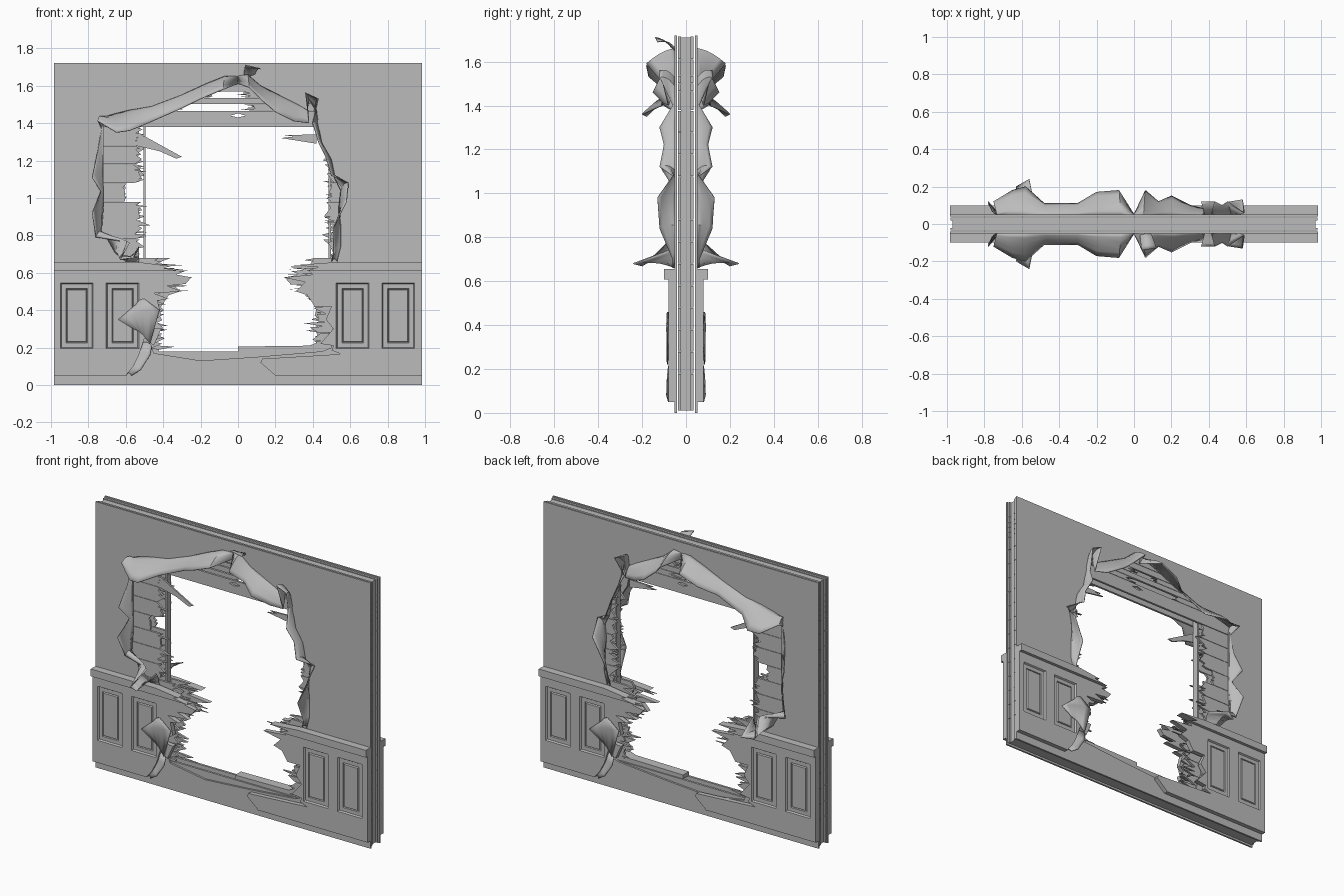
import bpy, bmesh, math, random

random.seed(7)
if "Cube" in bpy.data.objects:
    bpy.data.objects.remove(bpy.data.objects["Cube"])

GREY = (0.5, 0.5, 0.5, 1)
plaster_grey = bpy.data.materials.new("plaster grey")
plaster_grey.use_nodes = True
plaster_grey.diffuse_color = GREY
plaster_grey.node_tree.nodes["Principled BSDF"].inputs["Base Color"].default_value = GREY

EDGE, TOP = 0.985, 1.72


def finish(name, bm, smooth=False):
    bmesh.ops.recalc_face_normals(bm, faces=bm.faces)
    mesh = bpy.data.meshes.new(name)
    bm.to_mesh(mesh)
    bm.free()
    mesh.materials.append(plaster_grey)
    obj = bpy.data.objects.new(name, mesh)
    bpy.context.collection.objects.link(obj)
    if smooth:
        for other in bpy.context.selected_objects:
            other.select_set(False)
        obj.select_set(True)
        bpy.context.view_layer.objects.active = obj
        bpy.ops.object.shade_smooth_by_angle(angle=math.radians(40))
    return obj


def add_prism(bm, loops, y0, y1):
    """Fill an outline (with optional holes) in x-z and give it depth in y."""
    part = bmesh.new()
    edges = []
    for loop in loops:
        verts = [part.verts.new((x, y0, z)) for x, z in loop]
        edges += [part.edges.new((a, b)) for a, b in zip(verts, verts[1:] + verts[:1])]
    bmesh.ops.triangle_fill(part, edges=edges, use_beauty=True, normal=(0, -1, 0))
    out = bmesh.ops.extrude_face_region(part, geom=part.faces[:])
    for item in out["geom"]:
        if isinstance(item, bmesh.types.BMVert):
            item.co.y = y1
    mesh = bpy.data.meshes.new("part")
    part.to_mesh(mesh)
    part.free()
    bm.from_mesh(mesh)
    bpy.data.meshes.remove(mesh)


def rect(x0, x1, z0, z1):
    return [(x0, z0), (x1, z0), (x1, z1), (x0, z1)]


def prism(name, loops, y0, y1):
    bm = bmesh.new()
    add_prism(bm, loops, y0, y1)
    return finish(name, bm)


def flap(name, rows, side, base=0.048, steps=5):
    """Curled sheet: each row runs from a base (x, z) to a tip (x, z) lifted off the wall."""
    bm = bmesh.new()
    grid = []
    for bx, bz, tx, tz, out in rows:
        line = []
        for i in range(steps + 1):
            t = i / steps
            y = base + max(out - base, 0) * t ** 1.1
            sag = 0.015 * math.sin(math.pi * t)
            line.append(bm.verts.new((bx + (tx - bx) * t, side * y, bz + (tz - bz) * t + sag)))
        grid.append(line)
    for a, b in zip(grid, grid[1:]):
        for i in range(steps):
            bm.faces.new((a[i], a[i + 1], b[i + 1], b[i]))
    obj = finish(name, bm, True)
    thick = obj.modifiers.new("thickness", "SOLIDIFY")
    thick.thickness = 0.005
    thick.offset = 0
    return obj


# Torn plaster edge: base x, base z, tip x, tip z, lift
left_tear = [
    (-.53, .66, -.53, .74, .08), (-.6, .66, -.56, .68, .24), (-.66, .71, -.63, .67, .2),
    (-.7, .78, -.58, .76, .1), (-.73, .82, -.76, .79, .07), (-.72, .95, -.78, .92, .12),
    (-.72, 1.06, -.73, 1.03, .06), (-.72, 1.14, -.78, 1.11, .11),
    (-.72, 1.28, -.75, 1.25, .06), (-.72, 1.38, -.73, 1.37, .05),
    (-.73, 1.43, -.75, 1.41, .12), (-.66, 1.45, -.65, 1.35, .18),
    (-.58, 1.47, -.58, 1.36, .2), (-.46, 1.49, -.48, 1.4, .11),
    (-.3, 1.55, -.3, 1.48, .11), (-.17, 1.61, -.2, 1.53, .17),
    (-.07, 1.65, -.08, 1.58, .18), (0, 1.65, 0, 1.61, .05)]
right_tear = [
    (0, 1.65, 0, 1.61, .05), (.05, 1.66, .06, 1.59, .18), (.12, 1.6, .13, 1.52, .12),
    (.22, 1.55, .2, 1.46, .15), (.32, 1.5, .3, 1.41, .1), (.37, 1.47, .38, 1.4, .08),
    (.38, 1.52, .36, 1.56, .12), (.41, 1.48, .43, 1.53, .12), (.43, 1.38, .4, 1.4, .06),
    (.45, 1.28, .43, 1.3, .12), (.5, 1.2, .47, 1.22, .1), (.52, 1.1, .5, 1.12, .12),
    (.55, 1.04, .59, 1.08, .06), (.54, .95, .58, .98, .13), (.55, .85, .51, .84, .12),
    (.55, .74, .51, .7, .06), (.53, .66, .5, .66, .06)]
lower_tear = [(.5, .2), (.45, .18), (.1, .15), (-.2, .13), (-.45, .17), (-.5, .3)]
tear = [row[:2] for row in left_tear + right_tear[1:]] + lower_tear

# Plaster sheets with their curled edges, the same on both sides
for side, label in ((-1, "front"), (1, "back")):
    prism(label + "_plaster", [rect(-EDGE, EDGE, 0, TOP), tear], side * .04, side * .052)
    flap(label + "_left_curl", left_tear, side)
    flap(label + "_right_curl", right_tear, side)
flap("front_peak_flap", [(.03, 1.64, .04, 1.71, .14), (.09, 1.66, .12, 1.69, .13)], -1)


# Core planks with splintered ends
def jagged(x, z0, z1, reach, direction):
    """A few uneven teeth, now and then one long sliver."""
    cuts = sorted(random.uniform(.08, .92) for _ in range(random.randint(4, 7)))
    points = []
    for i, t in enumerate([0] + cuts + [1]):
        depth = random.triangular(.2, 1, .35) if i % 2 else random.uniform(0, .35)
        points.append((x + direction * depth * reach, z0 + (z1 - z0) * t))
    return points


def plank_reach(z):
    if z < .42:
        return -.47, .47, .14
    if z < .62:
        return -.46, .43, .11
    if .94 < z < 1.06:
        return -.62, .51, .05
    return -.56, .53, .1


def planks(name, y0, y1):
    bm = bmesh.new()
    height, gap, limit = .1, .002, EDGE - .005

    def pair(left, right, z0, z1, reach):
        for edge, x, direction in ((-limit, left, 1), (limit, right, -1)):
            ends = jagged(x, z0, z1, reach, direction)
            add_prism(bm, [[(edge, z0)] + ends + [(edge, z1)]], y0, y1)

    z = .18
    add_prism(bm, [rect(-limit, limit, .01, z - gap)], y0, y1)
    while z < 1.36:
        z1 = min(z + height, 1.378)
        left, right, reach = plank_reach(z)
        pair(left, right, z, z1 - gap, reach)
        z = z1
    # Lintel boards, the lowest with a small hole
    knot = [(-.04, 1.44), (0, 1.43), (.04, 1.44), (0, 1.452)]
    add_prism(bm, [rect(-limit, limit, 1.38, 1.465), knot], y0, y1)
    pair(-.36, .1, 1.467, 1.5, .1)
    add_prism(bm, [rect(-limit, limit, 1.502, 1.535)], y0, y1)
    pair(-.18, .08, 1.537, 1.568, .1)
    add_prism(bm, [rect(-limit, limit, 1.57, 1.61)], y0, y1)
    add_prism(bm, [rect(-limit, limit, 1.612, TOP - .005)], y0, y1)
    finish(name, bm)


planks("front_planks", -.036, -.022)
planks("back_planks", .02, .034)

# Frame inside the wall
for x, label in ((-.5, "inner_right"), (.49, "inner_left"), (-.95, "outer_right"), (.95, "outer_left")):
    half = .02 if abs(x) > .9 else .006
    prism(label + "_stud", [rect(x - half, x + half, .1, 1.67)], -.022, .02)
prism("top_plate", [rect(-.97, .97, 1.66, TOP - .01)], -.022, .02)
prism("bottom_plate", [rect(-.97, .97, .01, .12)], -.022, .02)
prism("hanging_splinter", [[(-.53, 1.34), (-.5, 1.33), (-.3, 1.22), (-.33, 1.21), (-.42, 1.25),
                            (-.55, 1.28)]], -.035, -.025)
prism("sill_splinter", [[(0, .18), (.5, .18), (.72, .2), (.42, .225), (.38, .21), (0, .205)]], -.03, .03)
prism("upper_splinter", [[(.23, 1.32), (.42, 1.29), (.42, 1.34), (.25, 1.335), (.3, 1.328)]], -.03, -.02)


# Wainscot
def panel(bm, x0, x1, z0, z1):
    """Recessed panel: sloped border, groove, raised field."""
    rings = []
    for inset, y in ((0, .08), (.006, .07), (.03, .07), (.034, .062), (.038, .072)):
        corners = rect(x0 + inset, x1 - inset, z0 + inset, z1 - inset)
        rings.append([bm.verts.new((x, -y, z)) for x, z in corners])
    for a, b in zip(rings, rings[1:]):
        for i in range(4):
            j = (i + 1) % 4
            bm.faces.new((a[i], a[j], b[j], b[i]))
    bm.faces.new(rings[-1])


right_board = [
    (-EDGE, .05), (-.6, .05), (-.56, .1), (-.53, .16), (-.5, .25), (-.45, .21), (-.41, .3),
    (-.5, .31), (-.41, .37), (-.43, .45), (-.37, .46), (-.45, .49), (-.3, .5), (-.38, .53),
    (-.28, .54), (-.25, .575), (-.33, .59), (-.28, .61), (-EDGE, .61)]
left_board = [
    (.2, .05), (EDGE, .05), (EDGE, .61), (.38, .61), (.4, .59), (.24, .575), (.36, .55),
    (.31, .5), (.37, .48), (.41, .42), (.5, .42), (.47, .35), (.51, .3), (.44, .22), (.51, .21),
    (.5, .185), (.55, .165), (.13, .14), (.12, .12)]
right_rail = [(-EDGE, .608), (-.3, .608), (-.4, .625), (-.36, .635), (-.52, .655), (-EDGE, .655)]
left_rail = [(.36, .608), (EDGE, .608), (EDGE, .655), (.5, .655), (.3, .64), (.43, .63)]

for turn, label in ((0, "front"), (math.pi, "back")):
    made = []
    for board, rail, starts, hand in ((right_board, right_rail, (-.95, -.705), "right"),
                                      (left_board, left_rail, (.525, .77), "left")):
        bm = bmesh.new()
        frames = [(x, x + .175, .195, .545) for x in starts]
        add_prism(bm, [board] + [rect(*f) for f in frames], -.05, -.08)
        for f in frames:
            panel(bm, *f)
        made.append(finish(f"{label}_{hand}_wainscot", bm))
        made.append(prism(f"{label}_{hand}_rail", [rail], -.05, -.1))
    # Bent strips and splinters hanging off the boards
    made.append(flap(label + "_twisted_strip", [(-.56, .41, -.5, .46, .085), (-.64, .35, -.42, .4, .088),
                     (-.56, .3, -.47, .22, .085)], -1, .075))
    made.append(flap(label + "_bent_corner", [(-.6, .05, -.57, .05, .08), (-.57, .1, -.52, .08, .088),
                     (-.54, .16, -.47, .16, .085), (-.52, .22, -.46, .21, .08)], -1, .06))
    bm = bmesh.new()
    for i in range(14):
        z = random.uniform(.49, .63)
        sign = random.choice((-1, 1))
        root, tip = sign * .5, sign * random.uniform(.25, .38)
        add_prism(bm, [[(root, z), (tip, z + random.uniform(-.015, .02)), (root, z + .02)]], -.055, -.065)
    made.append(finish(label + "_splinters", bm))
    for obj in made:
        obj.rotation_euler.z = turn
